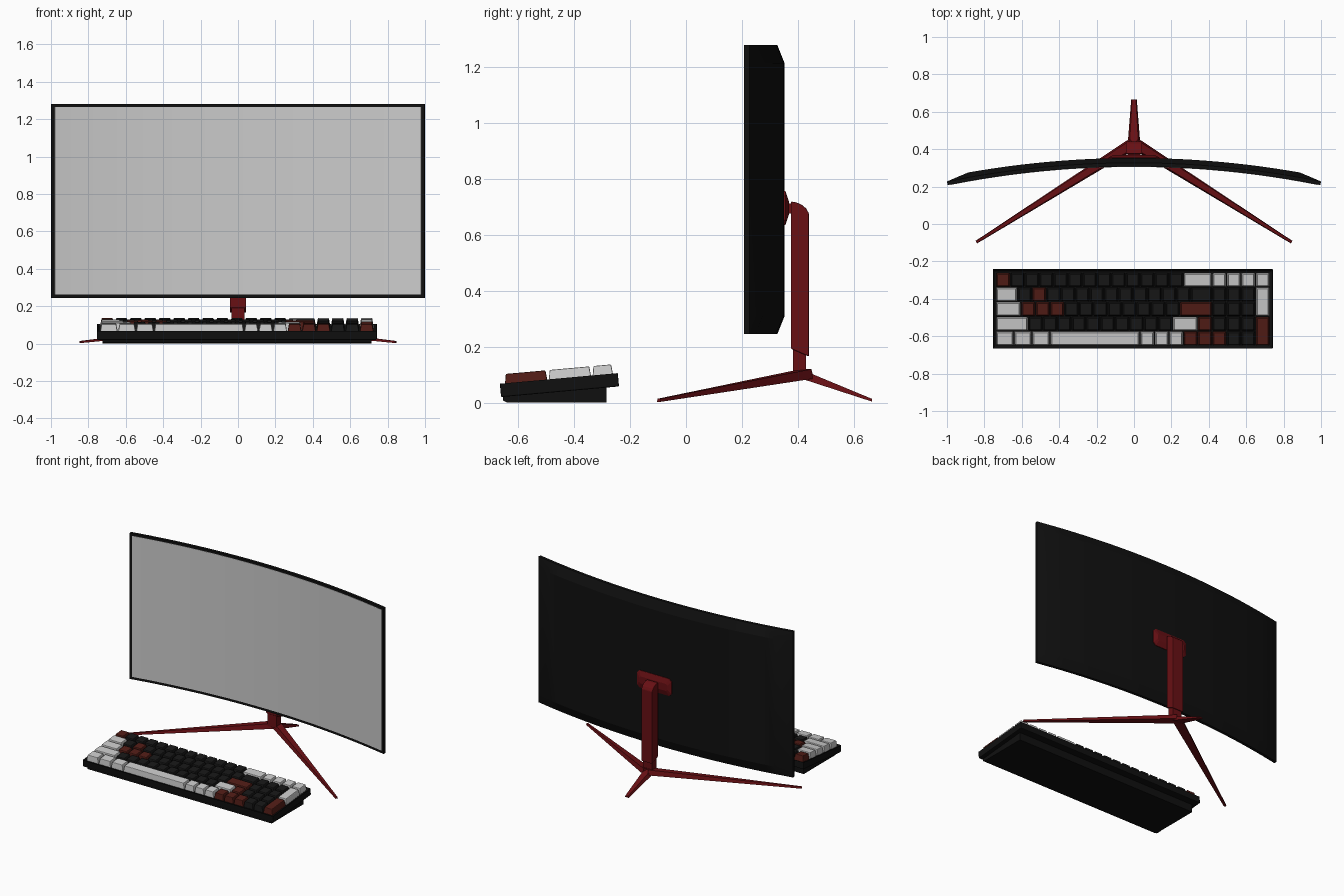
import bpy, bmesh, math
from mathutils import Matrix, Vector

if "Cube" in bpy.data.objects:
    bpy.data.objects.remove(bpy.data.objects["Cube"])


def mat(name, col):
    m = bpy.data.materials.new(name)
    m.diffuse_color = (*col, 1)
    m.use_nodes = True
    m.node_tree.nodes["Principled BSDF"].inputs["Base Color"].default_value = m.diffuse_color
    return m


BLACK = mat("black_plastic", (0.005, 0.005, 0.005))
KEYBLACK = mat("black_key", (0.009, 0.009, 0.009))
RED = mat("red_metal", (0.14, 0.005, 0.007))
KEYRED = mat("red_key", (0.085, 0.012, 0.008))


def finish(bm, name, material=None, bevel=0, segs=2, smooth=False):
    bmesh.ops.recalc_face_normals(bm, faces=bm.faces)
    me = bpy.data.meshes.new(name)
    bm.to_mesh(me)
    bm.free()
    ob = bpy.data.objects.new(name, me)
    bpy.context.collection.objects.link(ob)
    if material:
        me.materials.append(material)
    if bevel:
        b = ob.modifiers.new("bevel", 'BEVEL')
        b.width, b.segments, b.limit_method = bevel, segs, 'ANGLE'
    if smooth:
        bpy.context.view_layer.objects.active = ob
        ob.select_set(True)
        bpy.ops.object.shade_smooth_by_angle(angle=math.radians(20))
        ob.select_set(False)
    return ob


def loft(bm, rings):
    """Skin a list of equal-length point rings and cap both ends."""
    vs = [[bm.verts.new(p) for p in r] for r in rings]
    n = len(vs[0])
    for a, b in zip(vs, vs[1:]):
        for i in range(n):
            j = (i + 1) % n
            bm.faces.new((a[i], a[j], b[j], b[i]))
    bm.faces.new(vs[0])
    bm.faces.new(vs[-1][::-1])


def extrude_x(name, profile, x0, x1, material, bevel=0):
    bm = bmesh.new()
    loft(bm, [[(x, y, z) for y, z in profile] for x in (x0, x1)])
    return finish(bm, name, material, bevel)


# ---------- curved monitor ----------
R, Y0, ZB, ZT, SEG = 5.05, 0.307, 0.245, 1.28, 24


def arc(x, d, z):
    a = math.asin(x / R)
    return ((R + d) * math.sin(a), Y0 - R + (R + d) * math.cos(a), z)


# housing with chamfered back rim
xs = [-0.996] + [-0.88 + 1.76 * i / SEG for i in range(SEG + 1)] + [0.996]
rings = []
for x in xs:
    t = 0.02 if abs(x) > 0.9 else 0.046
    sec = [(0, ZB), (0.02, ZB), (t, ZB + 0.065), (t, ZT - 0.065), (0.02, ZT), (0, ZT)]
    rings.append([arc(x, d, z) for d, z in sec])
bm = bmesh.new()
loft(bm, rings)
finish(bm, "monitor_housing", BLACK, smooth=True)

# display panel inside the thin bezel
bm = bmesh.new()
loft(bm, [[arc(-0.98 + 1.96 * i / SEG, d, z) for d, z in
           ((-0.002, ZB + 0.018), (0.004, ZB + 0.018), (0.004, ZT - 0.016), (-0.002, ZT - 0.016))]
          for i in range(SEG + 1)])
finish(bm, "screen", smooth=True)

# ---------- stand ----------
extrude_x("stand_column", [(0.375, 0.193), (0.375, 0.72), (0.395, 0.717), (0.415, 0.708),
                           (0.43, 0.695), (0.44, 0.678), (0.44, 0.165)], -0.043, 0.043, RED, 0.004)
extrude_x("stand_neck", [(0.383, 0.1), (0.383, 0.22), (0.43, 0.22), (0.43, 0.1)], -0.035, 0.035, RED)
extrude_x("mount_arm", [(0.355, 0.675), (0.355, 0.715), (0.39, 0.71), (0.39, 0.68)], -0.035, 0.035, RED)

# mounting plate: octagon tapering away from the monitor
bm = bmesh.new()


def octagon(w, h, c, y):
    pts = [(w, h - c), (w - c, h), (c - w, h), (-w, h - c), (-w, c - h), (c - w, -h), (w - c, -h), (w, c - h)]
    return [(x, y, 0.697 + z) for x, z in pts]


loft(bm, [octagon(0.135, 0.061, 0.018, 0.345), octagon(0.135, 0.061, 0.018, 0.356),
          octagon(0.11, 0.025, 0.01, 0.368)])
finish(bm, "mount_plate", RED)


def leg(name, p0, p1, w0, w1, h0, h1):
    p0, p1 = Vector(p0), Vector(p1)
    side = Vector((p1.y - p0.y, p0.x - p1.x, 0)).normalized()
    bm = bmesh.new()
    loft(bm, [[p - side * w, p + side * w, p + side * w * 0.7 + Vector((0, 0, h)),
               p - side * w * 0.7 + Vector((0, 0, h))]
              for p, w, h in ((p0, w0, h0), (p1, w1, h1))])
    finish(bm, name, RED)


for s, n in ((-1, "left"), (1, "right")):
    leg(n + "_front_leg", (s * 0.005, 0.43, 0.086), (s * 0.843, -0.097, 0.003), 0.032, 0.008, 0.034, 0.011)
leg("rear_leg", (0, 0.40, 0.09), (0, 0.665, 0.004), 0.036, 0.015, 0.034, 0.01)

# ---------- keyboard ----------
TILT = Matrix.Translation((-0.006, -0.662, 0.02)) @ Matrix.Rotation(math.radians(5.15), 4, 'X')
W, D, T = 0.748, 0.424, 0.05

# case with a sunken key bed
bm = bmesh.new()
bmesh.ops.create_cube(bm, size=1, matrix=Matrix.Translation((0, D / 2, T / 2)) @ Matrix.Diagonal((2 * W, D, T, 1)))
bm.faces.ensure_lookup_table()
top = max(bm.faces, key=lambda f: f.calc_center_median().z)
bmesh.ops.inset_region(bm, faces=[top], thickness=0.013)
bmesh.ops.translate(bm, verts=top.verts, vec=(0, 0, -0.015))
bm.transform(TILT)
finish(bm, "keyboard_case", BLACK, 0.004)

# wedge base under the case
extrude_x("keyboard_base", [(-0.64, 0.0), (-0.285, 0.0), (-0.285, 0.06), (-0.655, 0.024), (-0.655, 0.008)],
          -0.725, 0.713, BLACK)

# rows from back to front: (key width, colour, count); colour "-" is a gap
ROWS = [
    [(1, "r", 1), (1, "b", 12), (2, "w", 1), (1, "w", 4)],
    [(1.5, "w", 1), (1, "b", 1), (1, "r", 1), (1, "b", 10), (1.5, "b", 1), (1, "b", 3)],
    [(1.75, "w", 1), (1, "r", 3), (1, "b", 8), (2.25, "r", 1), (1, "b", 3)],
    [(2.25, "w", 1), (1, "b", 10), (1.75, "w", 1), (1, "r", 1), (1, "b", 3)],
    [(1.25, "w", 3), (6.25, "w", 1), (1, "w", 3), (1, "r", 3), (1, "b", 2)],
]
PX, PY = 0.0771, 0.0787
keys = {c: bmesh.new() for c in "wbr"}


def keycap(colour, u, row, w, h=1):
    """Tapered keycap; u and row are in key units from the back left corner."""
    x0, x1 = -0.7325 + u * PX + 0.002, -0.7325 + (u + w) * PX - 0.002
    y1 = D - 0.015 - row * PY - 0.002
    y0 = y1 - h * PY + 0.004
    rings = []
    for i, z in ((0, 0.038), (0.002, 0.052), (0.007, 0.081)):
        rings.append([TILT @ Vector(p) for p in ((x0 + i, y0 + i, z), (x1 - i, y0 + i, z),
                                                 (x1 - i, y1 - i * 0.6, z), (x0 + i, y1 - i * 0.6, z))])
    loft(keys[colour], rings)


for r, row in enumerate(ROWS):
    u = 0
    for w, colour, count in row:
        for _ in range(count):
            keycap(colour, u, r, w)
            u += w
# tall keys at the right end
keycap("w", 18, 1, 1, 2)
keycap("r", 18, 3, 1, 2)

for c, name, m in (("w", "light_keys", None), ("b", "black_keys", KEYBLACK), ("r", "red_keys", KEYRED)):
    finish(keys[c], name, m, 0.004)
